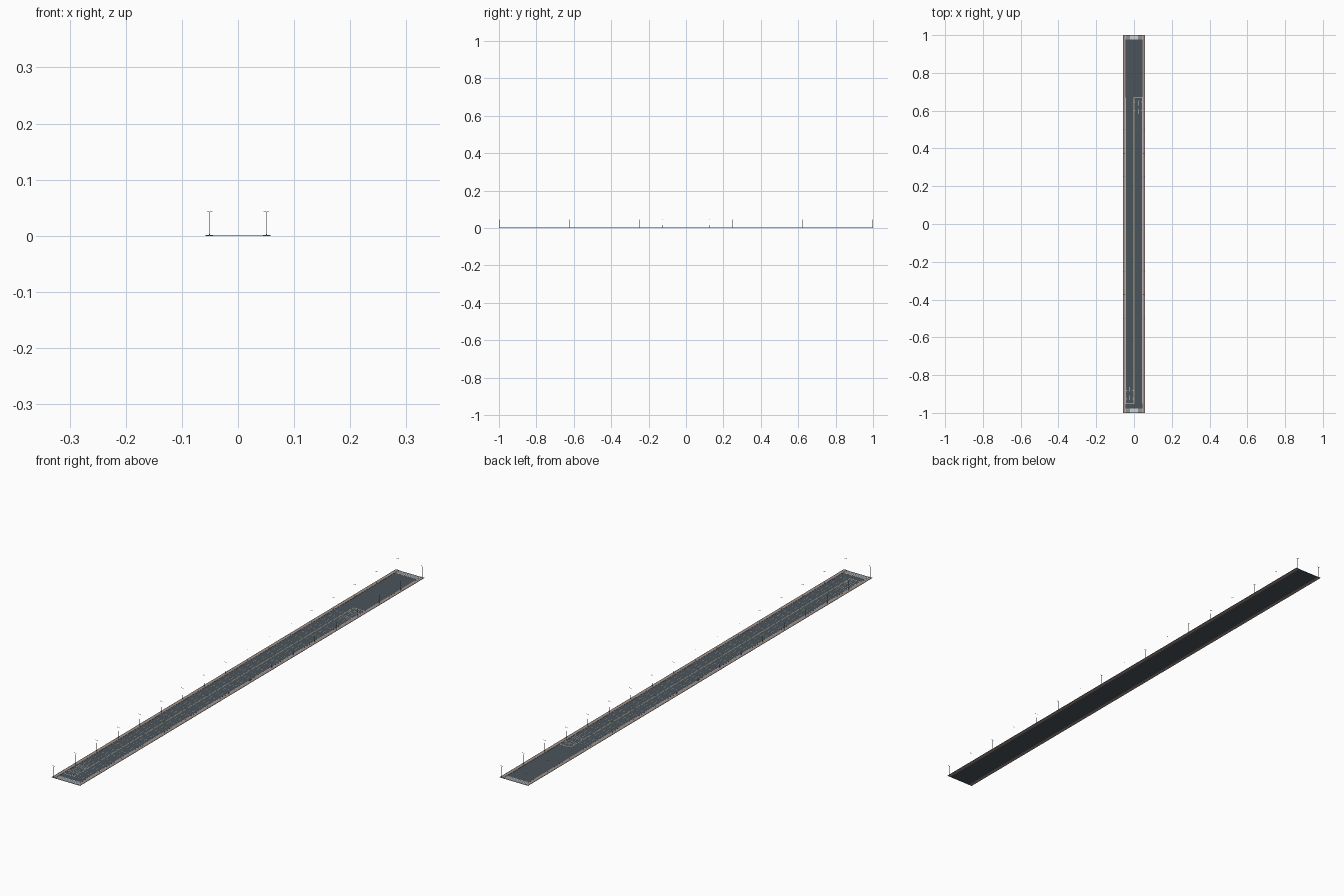
import bpy, bmesh, math
from mathutils import Vector

if "Cube" in bpy.data.objects:
    bpy.data.objects.remove(bpy.data.objects["Cube"])

HALF, ROAD, EDGE = 1.0, 0.045, 0.058      # half length, half carriageway, half total width
Z_ROAD, Z_WALK, Z_MARK = 0.0005, 0.0012, 0.0007
LANE = 0.015


def material(name, rgb):
    m = bpy.data.materials.new(name)
    m.diffuse_color = (*rgb, 1)
    m.use_nodes = True
    m.node_tree.nodes["Principled BSDF"].inputs["Base Color"].default_value = m.diffuse_color
    return m


ASPHALT = material("asphalt", (0.07, 0.09, 0.105))
PAVING = material("paving", (0.36, 0.28, 0.25))
KERB = material("kerb_stone", (0.30, 0.30, 0.30))
WHITE = material("white_paint", (0.62, 0.65, 0.66))
YELLOW = material("yellow_paint", (0.55, 0.47, 0.25))
METAL = material("lamp_metal", (0.30, 0.31, 0.32))
GLASS = material("lamp_glass", (0.85, 0.83, 0.75))


def finish(name, bm, mat):
    me = bpy.data.meshes.new(name)
    bm.to_mesh(me)
    bm.free()
    me.materials.append(mat)
    ob = bpy.data.objects.new(name, me)
    bpy.context.collection.objects.link(ob)
    return ob


def add_box(bm, x0, x1, y0, y1, z0, z1):
    vs = bmesh.ops.create_cube(bm, size=1)["verts"]
    bmesh.ops.scale(bm, vec=(x1 - x0, y1 - y0, z1 - z0), verts=vs)
    bmesh.ops.translate(bm, vec=((x0 + x1) / 2, (y0 + y1) / 2, (z0 + z1) / 2), verts=vs)


def add_poly(bm, pts):
    f = bm.faces.new([bm.verts.new((x, y, Z_MARK)) for x, y in pts])
    f.normal_update()
    if f.normal.z < 0:
        f.normal_flip()


def add_rect(bm, x0, x1, y0, y1):
    add_poly(bm, [(x0, y0), (x1, y0), (x1, y1), (x0, y1)])


def line(bm, x, y0, y1, w=0.0008):
    add_rect(bm, x - w / 2, x + w / 2, y0, y1)


# Carriageway
bm = bmesh.new()
add_box(bm, -ROAD, ROAD, -HALF, HALF, 0, Z_ROAD)
finish("carriageway", bm, ASPHALT)

# Pavements and kerbs on both sides
walk, kerb = bmesh.new(), bmesh.new()
for s in (-1, 1):
    a, b = sorted((s * (ROAD + 0.001), s * (EDGE - 0.001)))
    add_box(walk, a, b, -HALF, HALF, 0, Z_WALK)
    for k in (ROAD, EDGE - 0.001):
        a, b = sorted((s * k, s * (k + 0.001)))
        add_box(kerb, a, b, -HALF, HALF, 0, Z_WALK + 0.0001)
finish("pavements", walk, PAVING)
finish("kerbs", kerb, KERB)

# Double centre line
START, END = -0.95, 0.67
bm = bmesh.new()
for x in (-0.0012, 0.0012):
    line(bm, x, START, END, 0.001)
finish("centre_lines", bm, YELLOW)

# Dashed lane lines, solid on the approach to each stop line
bm = bmesh.new()
for i in (1, 2):
    line(bm, -i * LANE, START, START + 0.11)
    line(bm, i * LANE, END - 0.11, END)
    for s in (-1, 1):
        lo, hi = (START + 0.12, END - 0.02) if s < 0 else (START, END - 0.12)
        y = lo
        while y + 0.018 < hi:
            line(bm, s * i * LANE, y, y + 0.018)
            y += 0.04
for s in (-1, 1):
    line(bm, s * (ROAD - 0.0015), START, END, 0.0007)
finish("lane_lines", bm, WHITE)

# Stop lines
bm = bmesh.new()
add_rect(bm, -ROAD + 0.001, 0, START - 0.002, START)
add_rect(bm, 0, ROAD - 0.001, END, END + 0.002)
finish("stop_lines", bm, WHITE)

# Direction arrows, with turn heads in the outer lanes
bm = bmesh.new()


def arrow(x, y, d, turn):
    def p(pts):
        add_poly(bm, [(x + u * d, y + v * d) for u, v in pts])
    p([(-0.0005, -0.013), (0.0005, -0.013), (0.0005, 0.005), (-0.0005, 0.005)])
    if turn:
        p([(0, 0.005), (turn * 0.0025, 0.005), (turn * 0.0025, 0.007), (-turn * 0.0005, 0.007)])
        p([(turn * 0.0025, 0.002), (turn * 0.0045, 0.006), (turn * 0.0025, 0.010)])
    else:
        p([(-0.002, 0.005), (0.002, 0.005), (0, 0.013)])


for i, turn in enumerate((-1, 0, 1)):
    x = (i + 0.5) * LANE
    for off in (0.03, 0.075):
        arrow(x, END - off, 1, turn)
        arrow(-x, START + off, -1, turn)
finish("lane_arrows", bm, WHITE)

# Zebra crossings at both ends
bm = bmesh.new()
for s in (-1, 1):
    y0, y1 = sorted((s * 0.976, s * 0.998))
    for i in range(17):
        x = (i - 8) * 0.0053
        line(bm, x, y0, y1, 0.0027)
finish("crossings", bm, WHITE)


# Street lamps: tapered pole, two short arms and flat heads
def rod(bm, a, b, r1, r2, n=8):
    a, b = Vector(a), Vector(b)
    d = b - a
    m = d.to_track_quat('Z', 'Y').to_matrix().to_4x4()
    m.translation = (a + b) / 2
    bmesh.ops.create_cone(bm, cap_ends=True, segments=n, radius1=r1, radius2=r2,
                          depth=d.length, matrix=m)


poles, heads = bmesh.new(), bmesh.new()
for side in (-1, 1):
    x = side * 0.0505
    for i in range(17):
        y = (i - 8) * 0.12485
        rod(poles, (x, y, 0), (x, y, 0.003), 0.0009, 0.0009)
        rod(poles, (x, y, 0.003), (x, y, 0.0435), 0.0006, 0.0004)
        for d in (-1, 1):
            rod(poles, (x, y, 0.042), (x + d * 0.003, y, 0.0435), 0.0003, 0.0003, 6)
            a, b = sorted((x + d * 0.002, x + d * 0.005))
            add_box(heads, a, b, y - 0.0007, y + 0.0007, 0.0432, 0.0439)
finish("lamp_poles", poles, METAL)
finish("lamp_heads", heads, GLASS)
